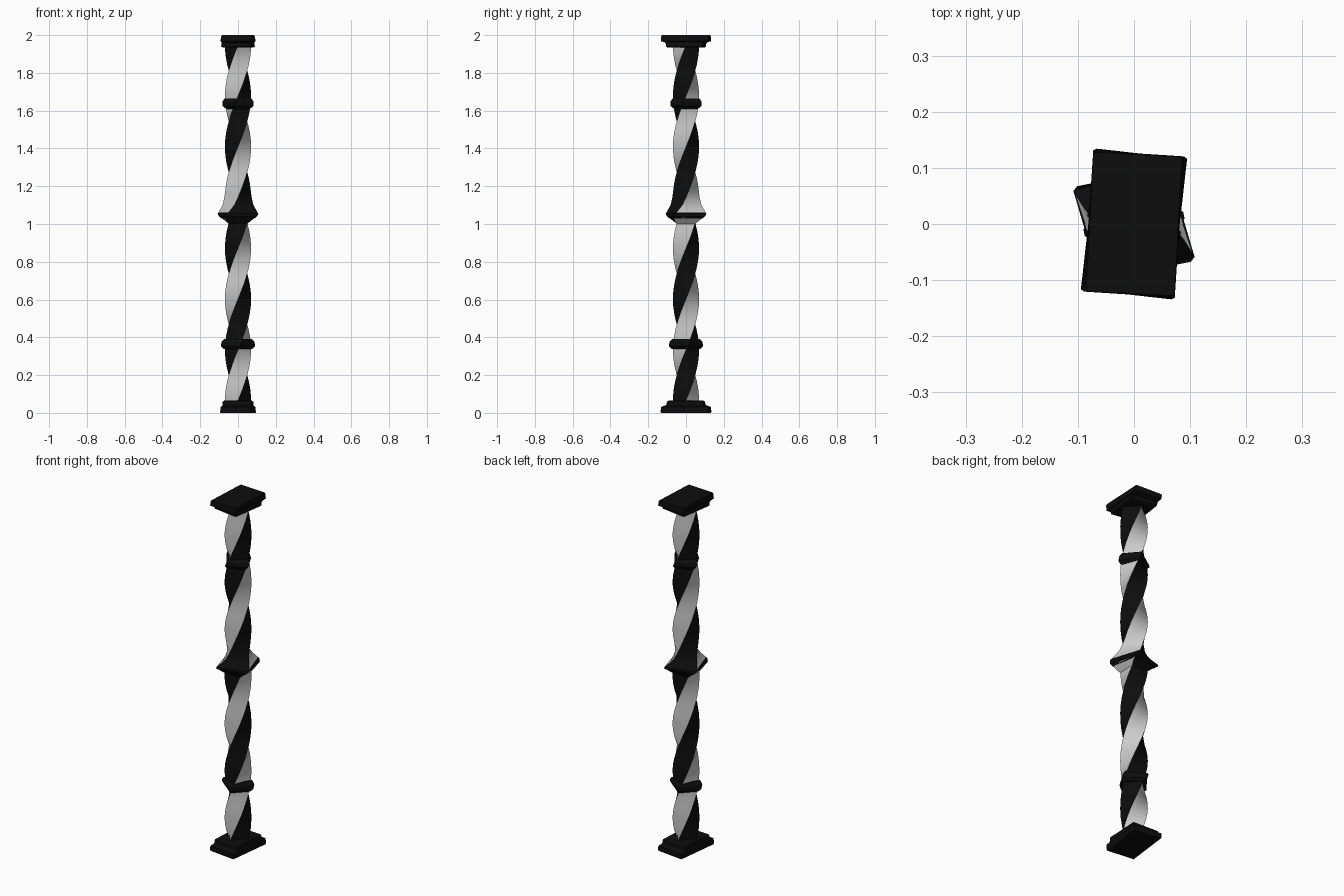
import bpy, bmesh
from math import radians, cos, sin

if "Cube" in bpy.data.objects:
    bpy.data.objects.remove(bpy.data.objects["Cube"])

RATE = 335  # twist in degrees per unit of height


def material(name, v):
    m = bpy.data.materials.new(name)
    m.diffuse_color = (v, v, v, 1)
    m.use_nodes = True
    m.node_tree.nodes["Principled BSDF"].inputs["Base Color"].default_value = m.diffuse_color
    return m


BLACK = material("black", 0.004)
GREY = material("light_grey", 0.8)


def twist(z):
    return (z - 0.2) * RATE


def loft(name, profile, angle=twist, two_tone=False):
    """Stack rotated rectangles (z, half x, half y) and skin them."""
    bm = bmesh.new()
    rings = []
    for z, hx, hy in profile:
        a = radians(angle(z))
        c, s = cos(a), sin(a)
        rings.append([bm.verts.new((x * c - y * s, x * s + y * c, z))
                      for x, y in ((-hx, -hy), (hx, -hy), (hx, hy), (-hx, hy))])
    for lo, hi in zip(rings, rings[1:]):
        for i in range(4):
            j = (i + 1) % 4
            f = bm.faces.new((lo[i], lo[j], hi[j], hi[i]))
            f.material_index = 1 if two_tone and i % 2 == 0 else 0
    bm.faces.new(rings[0][::-1])
    bm.faces.new(rings[-1])
    me = bpy.data.meshes.new(name)
    bm.to_mesh(me)
    bm.free()
    me.materials.append(BLACK)
    me.materials.append(GREY)
    ob = bpy.data.objects.new(name, me)
    bpy.context.collection.objects.link(ob)
    bpy.ops.object.select_all(action='DESELECT')
    ob.select_set(True)
    bpy.context.view_layer.objects.active = ob
    bpy.ops.object.shade_smooth_by_angle(angle=radians(25))
    return ob


# Twisted square shaft with alternating dark and light sides
W = 0.049
loft("lower_shaft", [(0.05 + 0.95 * i / 24, W, W) for i in range(25)]
     + [(1.015, 0.063, 0.063), (1.035, 0.08, 0.08)], two_tone=True)
loft("upper_shaft", [(1.06, 0.083, 0.083), (1.08, 0.07, 0.07),
                     (1.105, 0.058, 0.058), (1.14, 0.051, 0.051)]
     + [(1.17 + 0.79 * i / 20, W, W) for i in range(21)], two_tone=True)

# Black collars following the twist
loft("middle_collar", [(1.03, 0.077, 0.077), (1.04, 0.086, 0.086),
                       (1.055, 0.087, 0.087), (1.062, 0.08, 0.08)])
for name, z, w in (("lower_collar", 0.365, 0.064), ("upper_collar", 1.637, 0.06)):
    loft(name, [(z - 0.027, w * 0.82, w * 0.82), (z - 0.012, w, w),
                (z + 0.01, w, w), (z + 0.027, w * 0.85, w * 0.85)])

# Stepped rectangular end plates, slightly twisted
BX, BY = 0.079, 0.124
plate = [(0.0, BX, BY), (0.008, BX + 0.002, BY + 0.002), (0.032, BX + 0.002, BY + 0.002),
         (0.037, BX - 0.004, BY - 0.015), (0.042, BX - 0.003, 0.099),
         (0.06, BX - 0.003, 0.097), (0.066, BX - 0.012, 0.088)]
loft("base_plate", plate, lambda z: -7 + z * 70)
loft("top_plate", [(2 - z, x, y) for z, x, y in reversed(plate)],
     lambda z: -3 - (2 - z) * 90)
